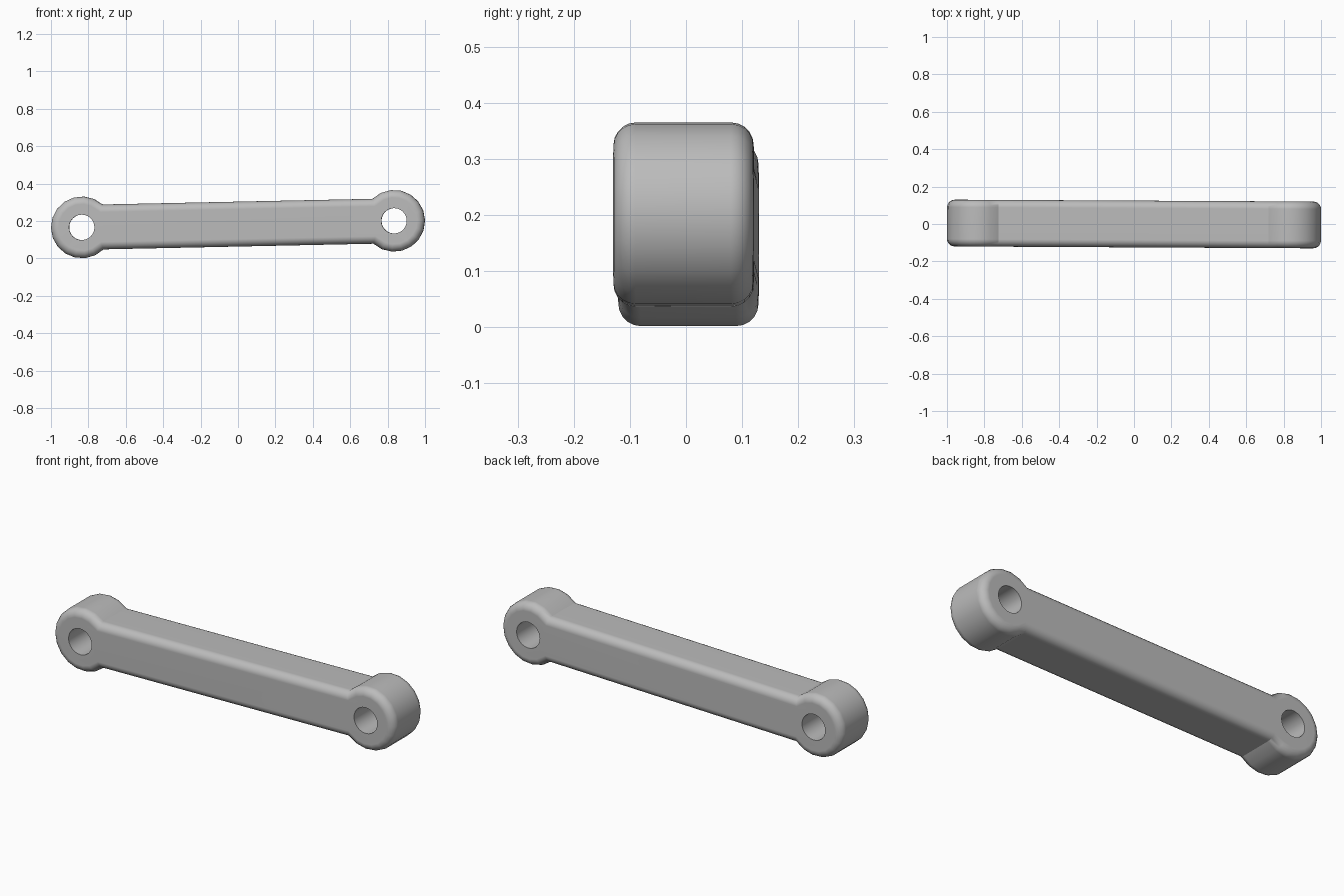
import bpy, bmesh
from math import sin, cos, asin, pi, radians

cube = bpy.data.objects.get("Cube")
if cube:
    bpy.data.objects.remove(cube, do_unlink=True)

REACH = 0.835        # pivot distance from the middle
BOSS = 0.165         # end boss radius
HALF_BAR = 0.12      # half height of the bar
HALF_DEPTH = 0.125
HOLE = 0.068
ROUND = 0.04
ARC_STEPS = 14

metal = bpy.data.materials.new("grey metal")
metal.use_nodes = True
colour = (0.5, 0.5, 0.5, 1)
metal.diffuse_color = colour
metal.node_tree.nodes["Principled BSDF"].inputs["Base Color"].default_value = colour


def outline():
    """Two round bosses joined by a straight bar."""
    start = pi - asin(HALF_BAR / BOSS)
    points = []
    for side in (1, -1):
        for i in range(ARC_STEPS + 1):
            a = -start + 2 * start * i / ARC_STEPS
            points.append((side * (REACH + BOSS * cos(a)), side * BOSS * sin(a)))
    return points


def extrude(name, points, half, rounding=0):
    """Extrude an xz outline along y, rounding both rims."""
    bm = bmesh.new()
    face = bm.faces.new([bm.verts.new((x, -half, z)) for x, z in points])
    ext = bmesh.ops.extrude_face_region(bm, geom=[face])
    new = [v for v in ext["geom"] if isinstance(v, bmesh.types.BMVert)]
    bmesh.ops.translate(bm, verts=new, vec=(0, 2 * half, 0))
    # The first face closes the front
    bmesh.ops.recalc_face_normals(bm, faces=bm.faces)
    if rounding:
        rims = [e for e in bm.edges if abs(e.verts[0].co.y - e.verts[1].co.y) < 0.001]
        bmesh.ops.bevel(bm, geom=rims, offset=rounding, segments=5,
                        profile=0.5, affect="EDGES")
    mesh = bpy.data.meshes.new(name)
    bm.to_mesh(mesh)
    bm.free()
    obj = bpy.data.objects.new(name, mesh)
    bpy.context.collection.objects.link(obj)
    return obj


# Link arm
arm = extrude("link_arm", outline(), HALF_DEPTH, ROUND)
arm.data.materials.append(metal)

# Pivot holes
for label, x in (("left", REACH), ("right", -REACH)):
    ring = [(x + HOLE * cos(2 * pi * i / 24), HOLE * sin(2 * pi * i / 24))
            for i in range(24)]
    cutter = extrude(label + "_pivot_cutter", ring, 0.3)
    cutter.data.materials.append(metal)
    cutter.hide_render = True
    cut = arm.modifiers.new(label + "_pivot_hole", "BOOLEAN")
    cut.operation = "DIFFERENCE"
    cut.solver = "EXACT"
    cut.object = cutter
    bpy.ops.object.select_all(action="DESELECT")
    arm.select_set(True)
    bpy.context.view_layer.objects.active = arm
    bpy.ops.object.modifier_apply(modifier=cut.name)
    bpy.data.objects.remove(cutter, do_unlink=True)

bpy.ops.object.shade_smooth_by_angle(angle=radians(30))

# Keep the broad faces flat next to the rounded rims
weighted = arm.modifiers.new("weighted_normals", "WEIGHTED_NORMAL")
weighted.keep_sharp = True

# Slight tilt and twist
arm.location = (0, 0, 0.1835)
arm.rotation_euler = (0, radians(-1.2), radians(-0.3))
